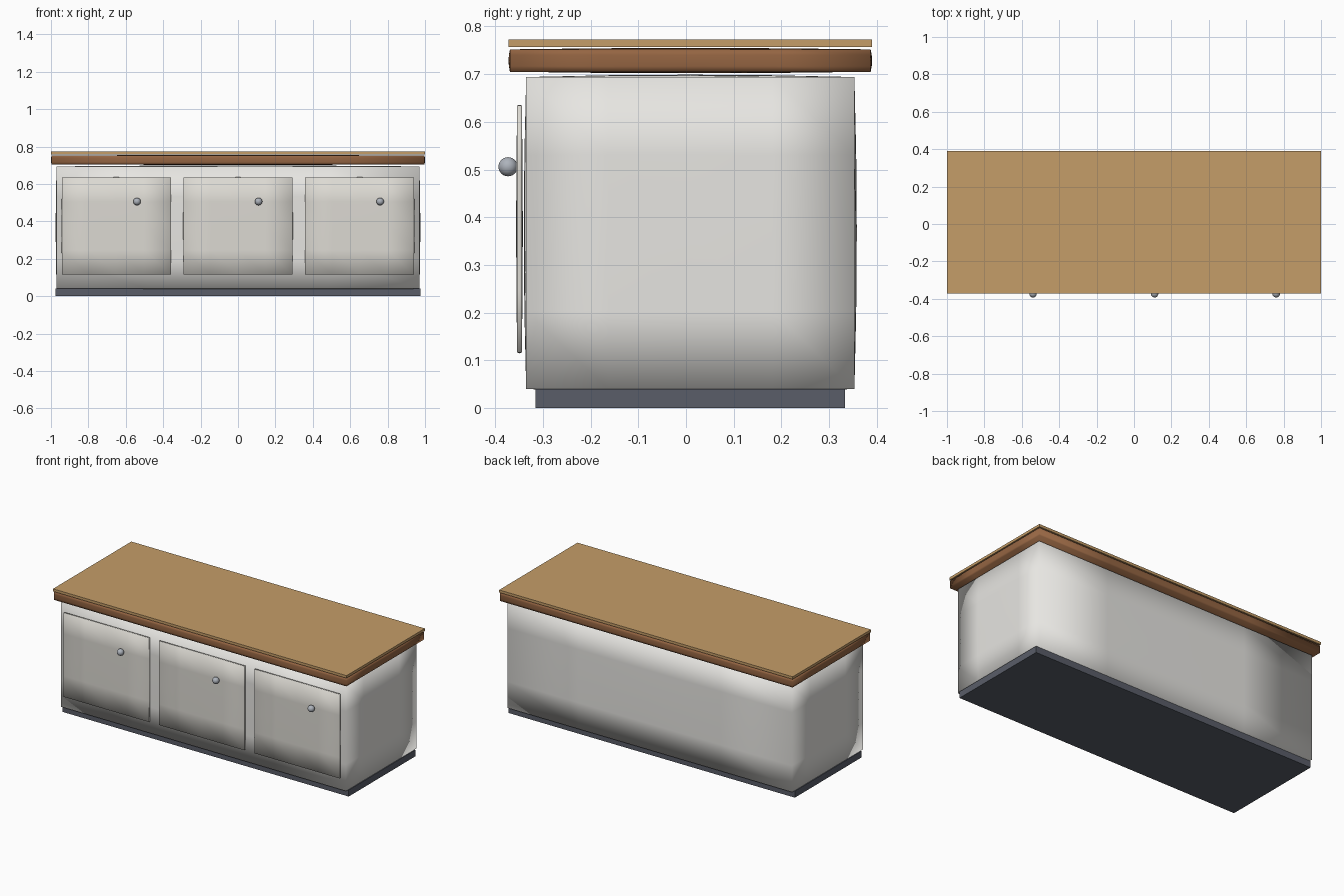
import bpy, bmesh

if "Cube" in bpy.data.objects:
    bpy.data.objects.remove(bpy.data.objects["Cube"])


def material(name, rgb):
    m = bpy.data.materials.new(name)
    m.diffuse_color = (*rgb, 1)
    m.use_nodes = True
    m.node_tree.nodes["Principled BSDF"].inputs["Base Color"].default_value = m.diffuse_color
    return m


PAINT = material("paint", (0.80, 0.79, 0.76))
DOOR = material("door_paint", (0.72, 0.70, 0.65))
WOOD = material("dark_wood", (0.30, 0.13, 0.055))
TOP = material("light_wood", (0.56, 0.34, 0.14))
DARK = material("plinth_paint", (0.10, 0.11, 0.14))
METAL = material("metal", (0.42, 0.45, 0.50))


def box(name, lo, hi, mat, bulge=0.0):
    """Box between two corners; with bulge the faces are softly pillowed and smooth."""
    bm = bmesh.new()
    bmesh.ops.create_cube(bm, size=2)
    if bulge:
        bmesh.ops.subdivide_edges(bm, edges=bm.edges[:], cuts=3, use_grid_fill=True)
    half = [(b - a) / 2 for a, b in zip(lo, hi)]
    mid = [(a + b) / 2 for a, b in zip(lo, hi)]
    for v in bm.verts:
        c = v.co.copy()
        for i in range(3):
            v.co[i] = mid[i] + c[i] * half[i]
            if abs(c[i]) > 0.99:
                j, k = (i + 1) % 3, (i + 2) % 3
                v.co[i] += c[i] * bulge * (1 - c[j] ** 2) * (1 - c[k] ** 2)
    for f in bm.faces:
        f.smooth = bulge > 0
    me = bpy.data.meshes.new(name)
    bm.to_mesh(me)
    bm.free()
    me.materials.append(mat)
    ob = bpy.data.objects.new(name, me)
    bpy.context.collection.objects.link(ob)
    return ob


# Base, carcass and two-layer worktop
box("plinth", (-0.975, -0.315, 0), (0.975, 0.333, 0.04), DARK)
box("cabinet_body", (-0.97, -0.335, 0.04), (0.97, 0.353, 0.694), PAINT, 0.005)
box("counter_edge", (-0.997, -0.369, 0.705), (0.997, 0.387, 0.752), WOOD, 0.003)
box("counter_top", (-1, -0.372, 0.757), (1, 0.39, 0.773), TOP)

# Three doors, each with a round knob
for i, x in enumerate((-0.65, 0, 0.65), 1):
    box(f"door_{i}", (x - 0.291, -0.354, 0.117), (x + 0.291, -0.344, 0.634), DOOR, 0.002)
    bpy.ops.mesh.primitive_uv_sphere_add(segments=24, ring_count=14, radius=0.02,
                                         location=(x + 0.11, -0.373, 0.506))
    knob = bpy.context.object
    knob.name = f"knob_{i}"
    knob.data.materials.append(METAL)
    bpy.ops.object.shade_smooth()
